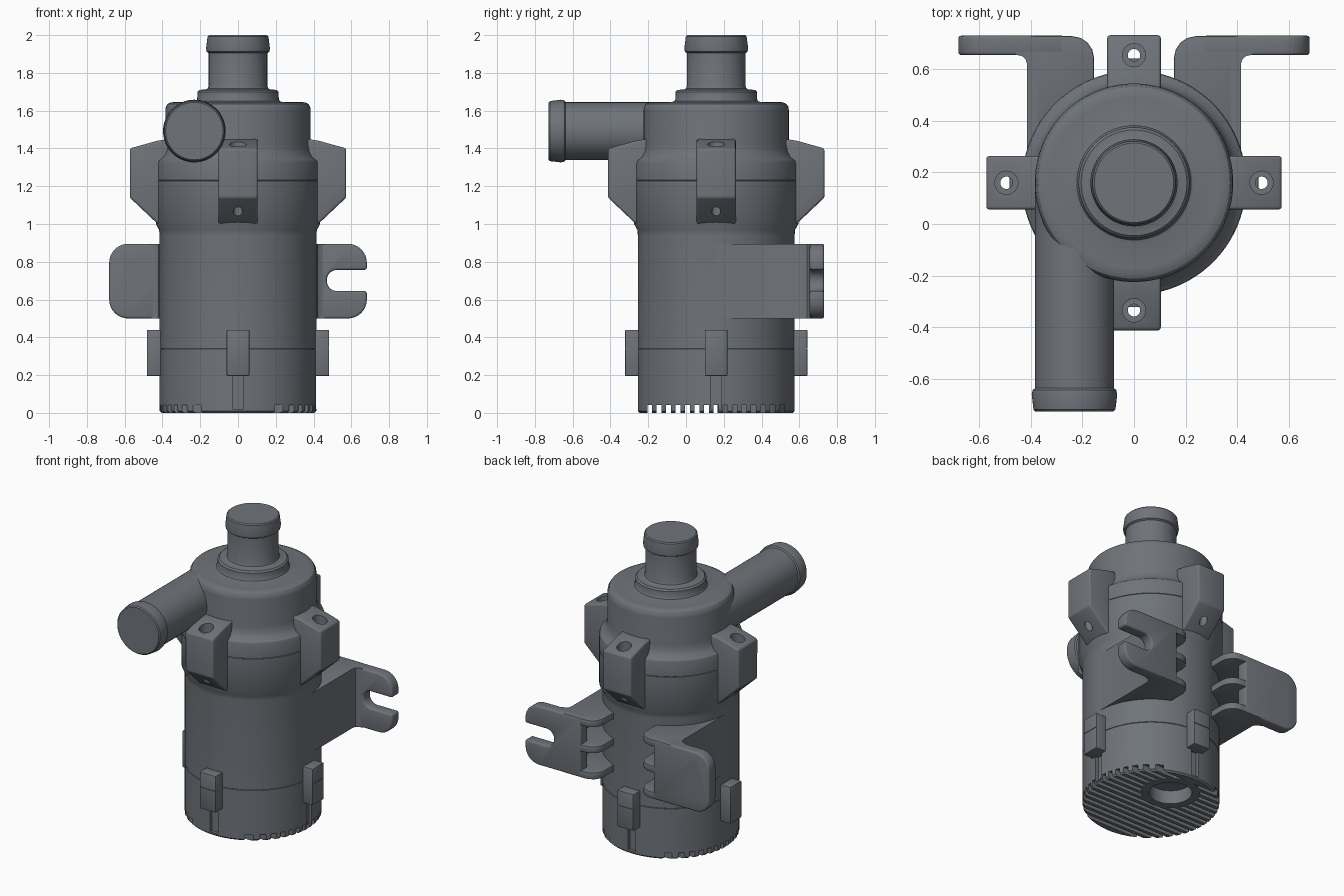
import bpy, bmesh, math
from mathutils import Matrix

if "Cube" in bpy.data.objects:
    bpy.data.objects.remove(bpy.data.objects["Cube"])

CY = 0.16                      # y position of the main axis
AXIS = Matrix.Translation((0, CY, 0))


def finish(name, bm, mat=None):
    bmesh.ops.remove_doubles(bm, verts=bm.verts, dist=1e-5)
    if mat:
        bm.transform(mat)
    bmesh.ops.recalc_face_normals(bm, faces=bm.faces)
    me = bpy.data.meshes.new(name)
    bm.to_mesh(me)
    bm.free()
    ob = bpy.data.objects.new(name, me)
    bpy.context.collection.objects.link(ob)
    return ob


def lathe(name, prof, mat=AXIS, n=96, closed=False):
    bm = bmesh.new()
    rings = [[bm.verts.new((r * math.cos(2 * math.pi * i / n),
                            r * math.sin(2 * math.pi * i / n), z)) for i in range(n)]
             for r, z in prof]
    pairs = list(zip(rings, rings[1:])) + ([(rings[-1], rings[0])] if closed else [])
    for a, b in pairs:
        for i in range(n):
            j = (i + 1) % n
            bm.faces.new((a[i], a[j], b[j], b[i]))
    return finish(name, bm, mat)


def prism(name, pts, lo, hi, axis="z", mat=None):
    """Extrude a 2D outline from lo to hi along an axis."""
    put = {"z": lambda u, v, w: (u, v, w), "y": lambda u, v, w: (u, w, v)}[axis]
    bm = bmesh.new()
    a = [bm.verts.new(put(u, v, lo)) for u, v in pts]
    b = [bm.verts.new(put(u, v, hi)) for u, v in pts]
    bm.faces.new(a)
    bm.faces.new(b)
    for i in range(len(pts)):
        j = (i + 1) % len(pts)
        bm.faces.new((a[i], a[j], b[j], b[i]))
    return finish(name, bm, mat)


def boxes(name, items, mat=None):
    bm = bmesh.new()
    for x0, x1, y0, y1, z0, z1 in items:
        m = Matrix.Translation(((x0 + x1) / 2, (y0 + y1) / 2, (z0 + z1) / 2))
        bmesh.ops.create_cube(bm, size=1, matrix=m @ Matrix.Diagonal((x1 - x0, y1 - y0, z1 - z0, 1)))
    return finish(name, bm, mat)


def rounded(x0, x1, z0, z1, radii, n=8):
    """Rounded rectangle, radii in order: lower left, lower right, upper right, upper left."""
    pts = []
    corners = [(x0, z0, 1, 1), (x1, z0, -1, 1), (x1, z1, -1, -1), (x0, z1, 1, -1)]
    for k, ((x, z, sx, sz), r) in enumerate(zip(corners, radii)):
        for i in range(n + 1) if r else [0]:
            t = math.pi + k * math.pi / 2 + i * math.pi / 2 / n
            pts.append((x + sx * r + r * math.cos(t), z + sz * r + r * math.sin(t)) if r else (x, z))
    return pts


def apply_mod(ob, mod):
    bpy.context.view_layer.objects.active = ob
    bpy.ops.object.modifier_apply(modifier=mod.name)


def cut(ob, cutter):
    m = ob.modifiers.new("cut", "BOOLEAN")
    m.operation, m.solver, m.object = "DIFFERENCE", "EXACT", cutter
    apply_mod(ob, m)
    bpy.data.objects.remove(cutter)


def bevel(ob, w, seg=3):
    m = ob.modifiers.new("bevel", "BEVEL")
    m.width, m.segments, m.limit_method, m.angle_limit = w, seg, "ANGLE", math.radians(35)
    apply_mod(ob, m)


# Motor housing, flange, volute and inlet as one turned body
housing = lathe("housing", [
    (0, 0), (.405, 0), (.415, .01), (.415, .338), (.412, .34), (.415, .342), (.415, .94),
    (.418, .97), (.435, 1.0), (.435, 1.228), (.432, 1.23), (.435, 1.232), (.435, 1.32),
    (.43, 1.335), (.405, 1.355), (.391, 1.385), (.385, 1.42), (.385, 1.60), (.382, 1.62),
    (.372, 1.636), (.355, 1.644), (.33, 1.646), (.235, 1.646), (.222, 1.65), (.216, 1.66),
    (.215, 1.70), (.205, 1.71), (.172, 1.712), (.16, 1.718), (.155, 1.73), (.155, 1.905),
    (.166, 1.912), (.169, 1.93), (.161, 1.993), (.154, 2.0), (0, 2.0)])

# Side outlet with hose barb
lathe("outlet_pipe", [
    (0, 0), (.153, 0), (.153, .797), (.162, .804), (.166, .822), (.159, .88), (.152, .887), (0, .887)],
    Matrix.Translation((-.231, CY, 1.492)) @ Matrix.Rotation(math.pi / 2, 4, "X"), n=64)

# Cooling grooves and cable socket in the base
cut(housing, boxes("groove_cutter", [
    (-.5, .5, y, y + .026, -.05, .042) for y in [-.205 + .05 * i for i in range(15)]]))
cut(housing, lathe("socket_cutter", [(0, -.05), (.13, -.05), (.13, .09), (0, .09)],
                   Matrix.Translation((0, .345, 0)), 48))
lathe("socket_ring", [(.13, 0), (.178, 0), (.178, .06), (.13, .06)],
      Matrix.Translation((0, .345, 0)), 48, closed=True)

for k in range(4):
    turn = AXIS @ Matrix.Rotation(k * math.pi / 2, 4, "Z")
    cut(housing, boxes("channel_cutter", [(.393, .5, -.028, .028, .02, .22)], turn))

    # Snap clips around the base, split by the cover seam
    clip = boxes("snap_clip", [(.38, .483, -.06, .06, .195, .44)], turn)
    bevel(clip, .006, 2)
    cut(clip, boxes("seam_cutter", [(.479, .6, -.2, .2, .3385, .3415)], turn))

    # Screw lugs, split by the flange seam
    lug = prism("screw_lug", [(.34, 1.0), (.425, 1.0), (.573, 1.14), (.573, 1.40), (.43, 1.44),
                              (.34, 1.455)], -.104, .104, "y", turn)
    bevel(lug, .012)
    cut(lug, lathe("bolt_cutter", [(0, .9), (.024, .9), (.024, 1.37), (.045, 1.37), (.045, 1.6), (0, 1.6)],
                   turn @ Matrix.Translation((.495, 0, 0)), 32))
    cut(lug, boxes("seam_cutter", [(.569, .7, -.2, .2, 1.2285, 1.2315),
                                   (.3, .7, .1, .2, 1.2285, 1.2315),
                                   (.3, .7, -.2, -.1, 1.2285, 1.2315)], turn))

# Mounting brackets: one with a closed slot, one with an open fork
for side, tag, slot in ((-1, "left", rounded(.5, .605, .58, .81, [.052] * 4)),
                        (1, "right", rounded(.47, .8, .645, .757, [.055, 0, 0, .055]))):
    flip = Matrix.Diagonal((side, 1, 1, 1))
    plate = prism("bracket_plate_" + tag, rounded(.27, .682, .5, .895, [0, .1, .1, 0]),
                  .655, .731, "y", flip)
    cut(plate, prism("slot_cutter", slot, .5, .9, "y", flip))
    bevel(plate, .012)
    prism("bracket_wall_" + tag, [
        (.415, CY), (.415, .62), (.421, .64), (.435, .652), (.46, .657), (.46, .70), (.375, .70),
        (.375, CY)], .5, .895, "z", flip)
    for i, z in enumerate((.5, .675, .85)):
        rib = prism(f"bracket_rib_{tag}_{i + 1}", [
            (.155, .45), (.155, .645), (.162, .677), (.18, .704), (.207, .722), (.24, .729),
            (.40, .729), (.414, .70), (.414, .30), (.30, .35)], z, z + .045, "z", flip)
        bevel(rib, .006, 2)

# Dark grey plastic, smooth shading with crisp edges
plastic = bpy.data.materials.new("dark_plastic")
plastic.diffuse_color = (.16, .175, .195, 1)
plastic.use_nodes = True
plastic.node_tree.nodes["Principled BSDF"].inputs["Base Color"].default_value = plastic.diffuse_color
for ob in list(bpy.context.scene.objects):
    ob.data.materials.clear()
    ob.data.materials.append(plastic)
    ob.select_set(True)
    bpy.context.view_layer.objects.active = ob
bpy.ops.object.shade_smooth_by_angle(angle=math.radians(32))
